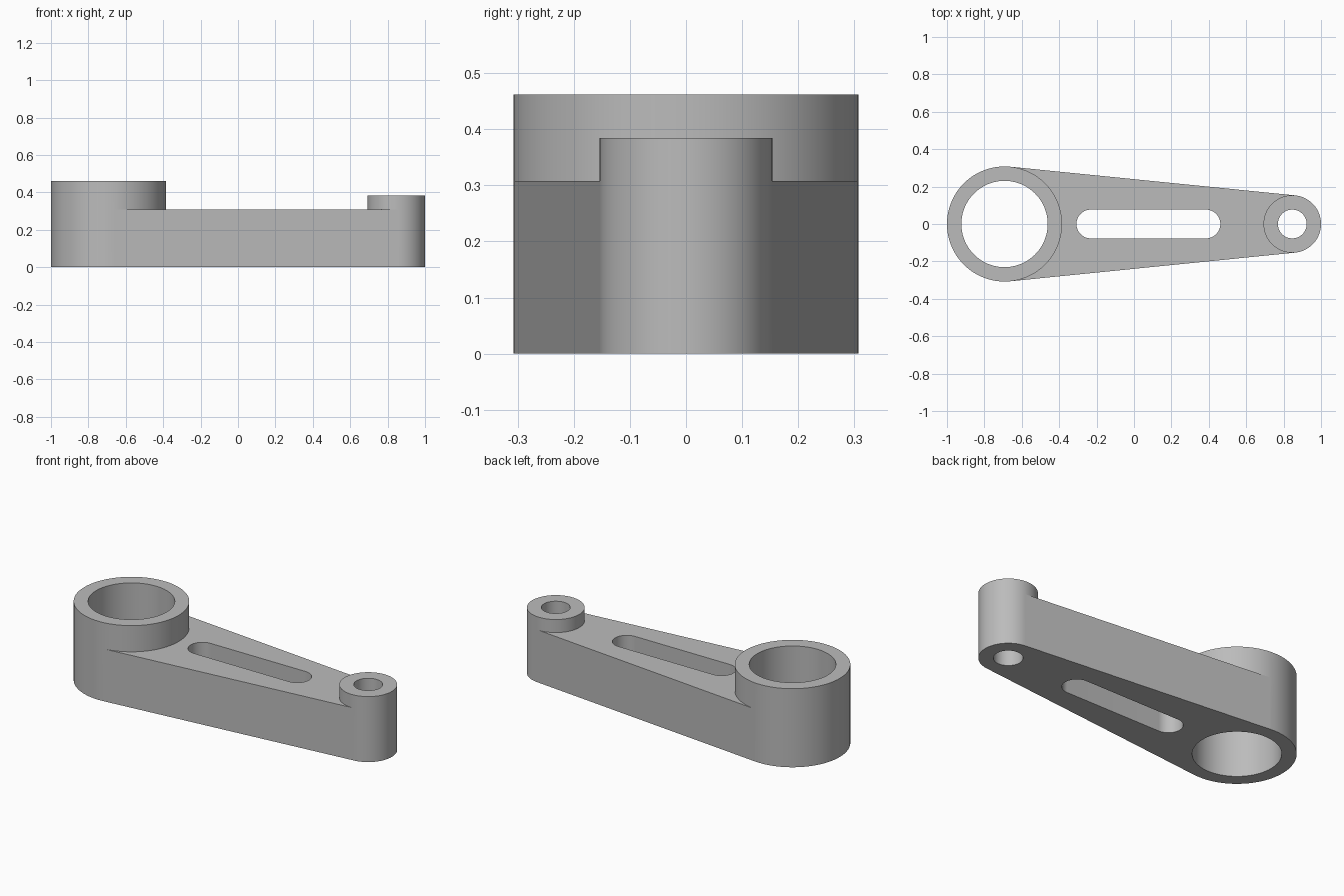
import bpy, bmesh
from math import acos, pi, sin, cos, radians
from mathutils import Vector

cube = bpy.data.objects.get("Cube")
if cube:
    bpy.data.objects.remove(cube, do_unlink=True)

U = 1 / 13                     # one drawing unit; the lever is 26 units long
ARM_H = 4 * U
BIG_X, BIG_R, BIG_BORE, BIG_H = -9 * U, 4 * U, 3 * U, 6 * U
SMALL_X, SMALL_R, SMALL_BORE, SMALL_H = 11 * U, 2 * U, U, 5 * U
SLOT_X1, SLOT_X2, SLOT_R = -3 * U, 5 * U, U
PHI = acos((BIG_R - SMALL_R) / (SMALL_X - BIG_X))   # tangent angle of the arm sides
SEG = 40

metal = bpy.data.materials.new("grey metal")
metal.use_nodes = True
GREY = (0.5, 0.5, 0.5, 1)
metal.diffuse_color = GREY
metal.node_tree.nodes["Principled BSDF"].inputs["Base Color"].default_value = GREY


def arc(cx, r, a, b):
    """Points along an arc in plan, both ends included."""
    steps = [a + (b - a) * i / SEG for i in range(SEG + 1)]
    return [Vector((cx + r * cos(t), r * sin(t), 0)) for t in steps]


def wall(bm, pts, z0, z1):
    """Vertical strip of quads standing on a plan path."""
    low, high = ([bm.verts.new((p.x, p.y, z)) for p in pts] for z in (z0, z1))
    for i in range(len(pts) - 1):
        bm.faces.new((low[i], low[i + 1], high[i + 1], high[i]))


def annulus(bm, outer, inner, z, up):
    """Flat ring between two matching plan loops."""
    o, n = ([bm.verts.new((p.x, p.y, z)) for p in loop] for loop in (outer, inner))
    for i in range(len(o) - 1):
        quad = (o[i], o[i + 1], n[i + 1], n[i])
        bm.faces.new(quad if up else quad[::-1])


def finish(bm, name):
    bmesh.ops.remove_doubles(bm, verts=bm.verts, dist=1e-5)
    mesh = bpy.data.meshes.new(name)
    bm.to_mesh(mesh)
    bm.free()
    mesh.materials.append(metal)
    obj = bpy.data.objects.new(name, mesh)
    bpy.context.collection.objects.link(obj)
    bpy.ops.object.select_all(action="DESELECT")
    obj.select_set(True)
    bpy.context.view_layer.objects.active = obj
    bpy.ops.object.shade_smooth_by_angle(angle=radians(30))


def boss(name, cx, r, bore, height, free, joined):
    """Bored end; its wall is open below arm height where the arm joins."""
    bm = bmesh.new()
    outer = arc(cx, r, *free) + arc(cx, r, *joined)[1:]
    inner = arc(cx, bore, *free) + arc(cx, bore, *joined)[1:]
    wall(bm, arc(cx, r, *free), 0, ARM_H)
    wall(bm, outer, ARM_H, height)
    wall(bm, inner[::-1], 0, height)
    annulus(bm, outer, inner, height, True)
    annulus(bm, outer, inner, 0, False)
    finish(bm, name)


# Bored ends
near, far = (-PHI, PHI), (PHI, 2 * pi - PHI)
boss("large_boss", BIG_X, BIG_R, BIG_BORE, BIG_H, far, near)
boss("small_boss", SMALL_X, SMALL_R, SMALL_BORE, SMALL_H, near, far)

# Tapered arm with a rounded slot
bm = bmesh.new()
big_end = arc(BIG_X, BIG_R, PHI, -PHI)
small_end = arc(SMALL_X, SMALL_R, 2 * pi - PHI, PHI)
slot = arc(SLOT_X2, SLOT_R, -pi / 2, pi / 2) + arc(SLOT_X1, SLOT_R, pi / 2, 3 * pi / 2)
for z in (0, ARM_H):
    edges = []
    for loop in (big_end + small_end, slot):
        vs = [bm.verts.new((p.x, p.y, z)) for p in loop]
        edges += [bm.edges.new((vs[i - 1], vs[i])) for i in range(len(vs))]
    made = bmesh.ops.triangle_fill(bm, use_beauty=True, edges=edges)
    for f in made["geom"]:
        if isinstance(f, bmesh.types.BMFace):
            f.normal_update()
            if (f.normal.z > 0) != (z > 0):
                f.normal_flip()
wall(bm, [big_end[-1], small_end[0]], 0, ARM_H)
wall(bm, [small_end[-1], big_end[0]], 0, ARM_H)
wall(bm, (slot + slot[:1])[::-1], 0, ARM_H)
finish(bm, "arm")
